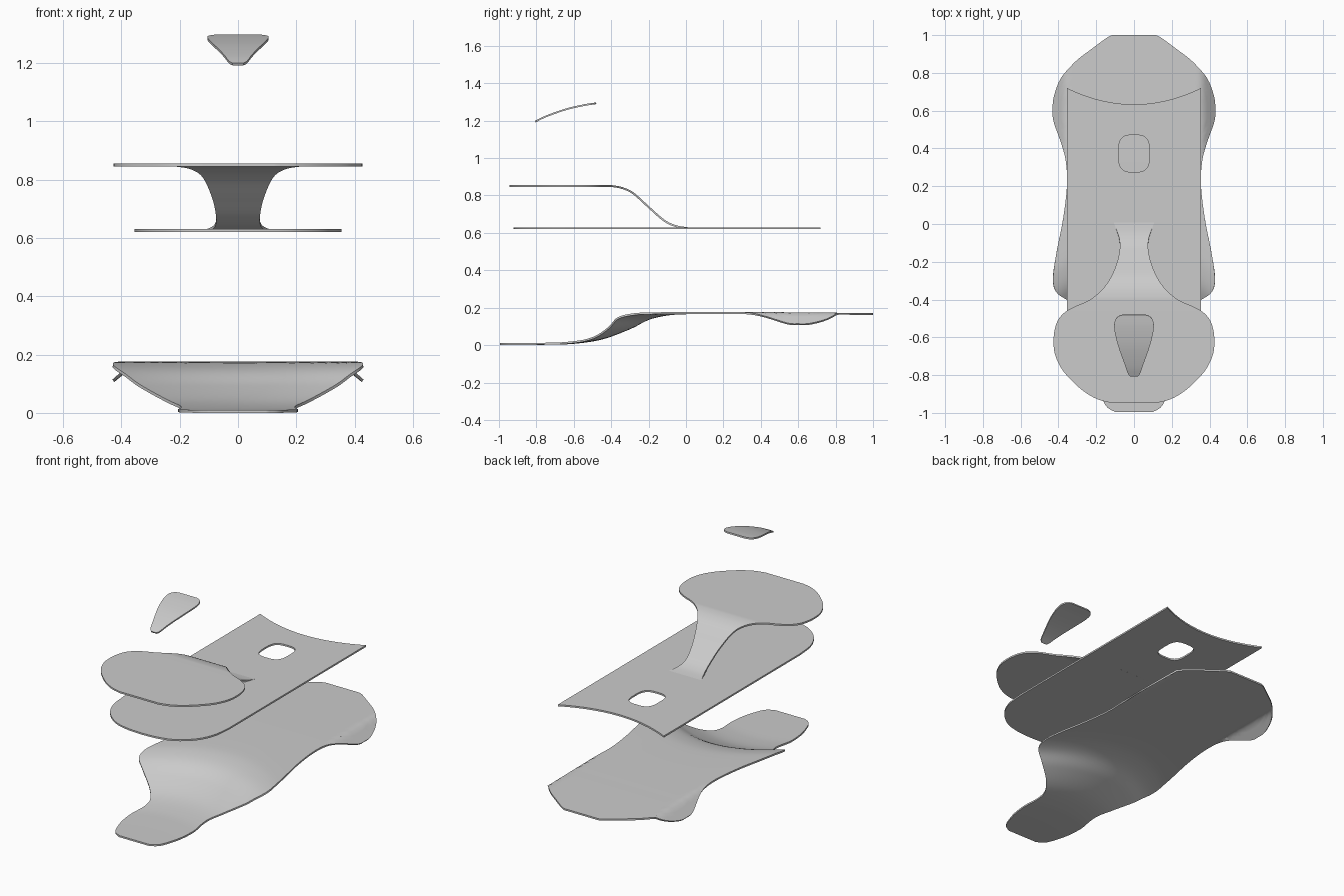
import bpy, bmesh, math
from mathutils import Vector

if "Cube" in bpy.data.objects:
    bpy.data.objects.remove(bpy.data.objects["Cube"])


def smooth_path(pts, n):
    """Catmull-Rom samples through 2D points."""
    p = [Vector(q) for q in pts]
    p = [2 * p[0] - p[1]] + p + [2 * p[-1] - p[-2]]
    out = []
    for i in range(1, len(p) - 2):
        a, b, c, d = p[i - 1:i + 3]
        for k in range(n):
            t = k / n
            out.append(0.5 * (2 * b + (c - a) * t + (2 * a - 5 * b + 4 * c - d) * t * t
                              + (3 * b - a - 3 * c + d) * t ** 3))
    return out + [p[-2]]


def height(profile):
    """Side profile (y, z) as a function of y."""
    s = smooth_path(profile, 8)

    def f(y):
        if y <= s[0].x:
            return s[0].y
        for a, b in zip(s, s[1:]):
            if y <= b.x:
                return a.y + (b.y - a.y) * (y - a.x) / max(b.x - a.x, 1e-6)
        return s[-1].y
    return f


def finish(ob):
    bpy.ops.object.select_all(action='DESELECT')
    ob.select_set(True)
    bpy.context.view_layer.objects.active = ob
    for m in list(ob.modifiers):
        bpy.ops.object.modifier_apply(modifier=m.name)
    bpy.ops.object.shade_smooth_by_angle(angle=math.radians(35))


def sheet(name, half_outline, zfun, thick, n=5, cols=28):
    """Thin mirrored panel: rows across the outline, lifted by zfun(x, y)."""
    bm = bmesh.new()
    rows = []
    for w, y in smooth_path(half_outline, n):
        xs = [w * (2 * i / cols - 1) for i in range(cols + 1)]
        rows.append([bm.verts.new((x, y, zfun(x, y))) for x in xs])
    for a, b in zip(rows, rows[1:]):
        for i in range(cols):
            bm.faces.new((a[i], a[i + 1], b[i + 1], b[i]))
    me = bpy.data.meshes.new(name)
    bm.to_mesh(me)
    bm.free()
    ob = bpy.data.objects.new(name, me)
    bpy.context.collection.objects.link(ob)
    m = ob.modifiers.new("thickness", 'SOLIDIFY')
    m.thickness = thick
    m.offset = 0
    finish(ob)
    return ob


# Lower shell: low front tongue, raised wings, drooping rear flaps
shell_z = height([(-1, .005), (-.75, .007), (-.6, .012), (-.45, .035), (-.3, .09), (-.2, .14),
                  (-.1, .163), (0, .17), (.3, .172), (.6, .17), (1, .166)])


def lower_z(x, y):
    z = shell_z(y + 1.05 * x * x * (1 if y < 0 else max(0, 1 - y / .2)))
    if y > .2:
        z -= .85 * max(0, abs(x) - .357)
    return z


sheet("lower_shell",
      [(.1, -.995), (.14, -.972), (.165, -.93), (.195, -.83), (.205, -.72), (.195, -.62),
       (.205, -.55), (.25, -.485), (.3, -.44), (.36, -.398), (.405, -.368), (.425, -.33),
       (.428, -.27), (.41, -.15), (.375, .03), (.355, .2), (.36, .33), (.38, .42), (.422, .54),
       (.427, .6), (.422, .67), (.385, .77), (.31, .86), (.22, .93), (.145, .985), (.115, 1)],
      lower_z, .01, cols=40)

# Flat middle plate with a concave rear edge and a rounded hole
half = smooth_path([(0, -.922), (.1, -.915), (.2, -.885), (.29, -.81), (.34, -.71), (.355, -.59)], 5)
half += [Vector((.355, .72))]
half += [Vector((.355 * t, .633 + .087 * t ** 2)) for t in (.9, .75, .6, .45, .3, .15)]
outer = half + [Vector((0, .633))] + [Vector((-p.x, p.y)) for p in reversed(half[1:])]
hole = []
for k in range(40):
    a = math.tau * k / 40
    c, s = math.cos(a), math.sin(a)
    hole.append(Vector((math.copysign(abs(c) ** .62, c) * .082,
                        .373 + math.copysign(abs(s) ** .62, s) * .098)))
cu = bpy.data.curves.new("middle_plate", 'CURVE')
cu.dimensions = '2D'
cu.fill_mode = 'BOTH'
cu.extrude = .005
for loop in (outer, hole):
    sp = cu.splines.new('POLY')
    sp.points.add(len(loop) - 1)
    for q, p in zip(sp.points, loop):
        q.co = (p.x, p.y, 0, 1)
    sp.use_cyclic_u = True
plate = bpy.data.objects.new("middle_plate", cu)
plate.location.z = .625
bpy.context.collection.objects.link(plate)
bpy.context.view_layer.objects.active = plate
plate.select_set(True)
bpy.ops.object.convert(target='MESH')
finish(bpy.context.view_layer.objects.active)

# Upper panel: flat front pad with a narrow neck sweeping down to the plate
neck_z = height([(-1, .85), (-.7, .85), (-.43, .85), (-.38, .848), (-.33, .836), (-.28, .81),
                 (-.2, .738), (-.12, .668), (-.06, .638), (0, .626), (.02, .625)])
sheet("upper_panel",
      [(.13, -.945), (.2, -.925), (.28, -.875), (.37, -.785), (.415, -.7), (.426, -.62),
       (.415, -.54), (.385, -.485), (.33, -.445), (.24, -.405), (.17, -.35), (.12, -.28),
       (.088, -.2), (.075, -.13), (.078, -.08), (.09, -.04), (.108, .01)],
      lambda x, y: neck_z(y), .01)

# Small curved top piece
cap_z = height([(-.81, 1.193), (-.75, 1.222), (-.65, 1.258), (-.55, 1.282), (-.48, 1.293)])
sheet("top_tongue",
      [(.018, -.806), (.032, -.79), (.05, -.74), (.082, -.65), (.1, -.58), (.105, -.54),
       (.1, -.51), (.085, -.49), (.06, -.48)],
      lambda x, y: cap_z(y), .009, cols=12)
